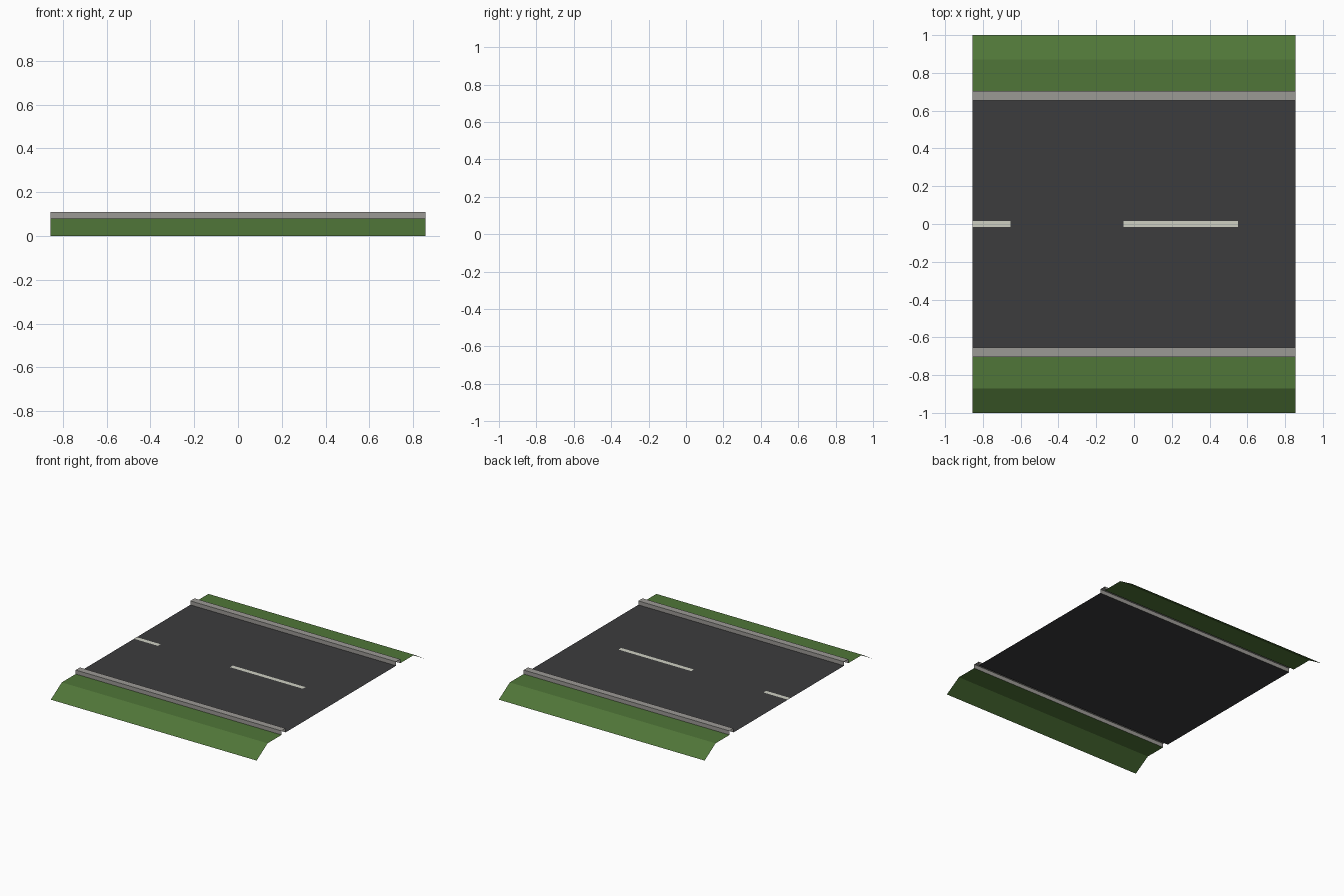
import bpy

if "Cube" in bpy.data.objects:
    bpy.data.objects.remove(bpy.data.objects["Cube"])

HALF = 0.855      # half length of the road piece
DECK = 0.08       # height of road and verge
CURB = 0.11       # height of curb top


def material(name, color):
    m = bpy.data.materials.new(name)
    m.diffuse_color = (*color, 1)
    m.use_nodes = True
    m.node_tree.nodes["Principled BSDF"].inputs["Base Color"].default_value = m.diffuse_color
    return m


def sheet(name, profile, mat, x0=-HALF, x1=HALF):
    """Sweep an open (y, z) profile along x."""
    verts = [(x, y, z) for y, z in profile for x in (x0, x1)]
    faces = [(2 * i, 2 * i + 1, 2 * i + 3, 2 * i + 2) for i in range(len(profile) - 1)]
    mesh = bpy.data.meshes.new(name)
    mesh.from_pydata(verts, [], faces)
    mesh.materials.append(mat)
    obj = bpy.data.objects.new(name, mesh)
    bpy.context.collection.objects.link(obj)
    return obj


asphalt = material("asphalt", (0.045, 0.045, 0.048))
paint = material("paint", (0.62, 0.63, 0.54))
stone = material("stone", (0.33, 0.32, 0.30))
grass = material("grass", (0.08, 0.18, 0.04))

# Road surface
sheet("road", [(-0.655, DECK), (0.655, DECK)], asphalt)

# Dashed centre line, just above the road
for i, (x0, x1) in enumerate([(-HALF, -0.655), (-0.055, 0.55)]):
    sheet(f"lane_dash_{i + 1}", [(-0.016, DECK + 0.002), (0.016, DECK + 0.002)], paint, x0, x1)

# Curbs and grass verges on both sides
curb = [(0.655, DECK), (0.655, CURB), (0.705, CURB), (0.705, DECK)]
verge = [(0.705, DECK), (0.87, DECK), (1.0, 0.0)]
for label, side in (("back", 1), ("front", -1)):
    for part, profile, mat in (("curb", curb, stone), ("verge", verge, grass)):
        pts = [(side * y, z) for y, z in profile][::side]
        sheet(f"{label}_{part}", pts, mat)
